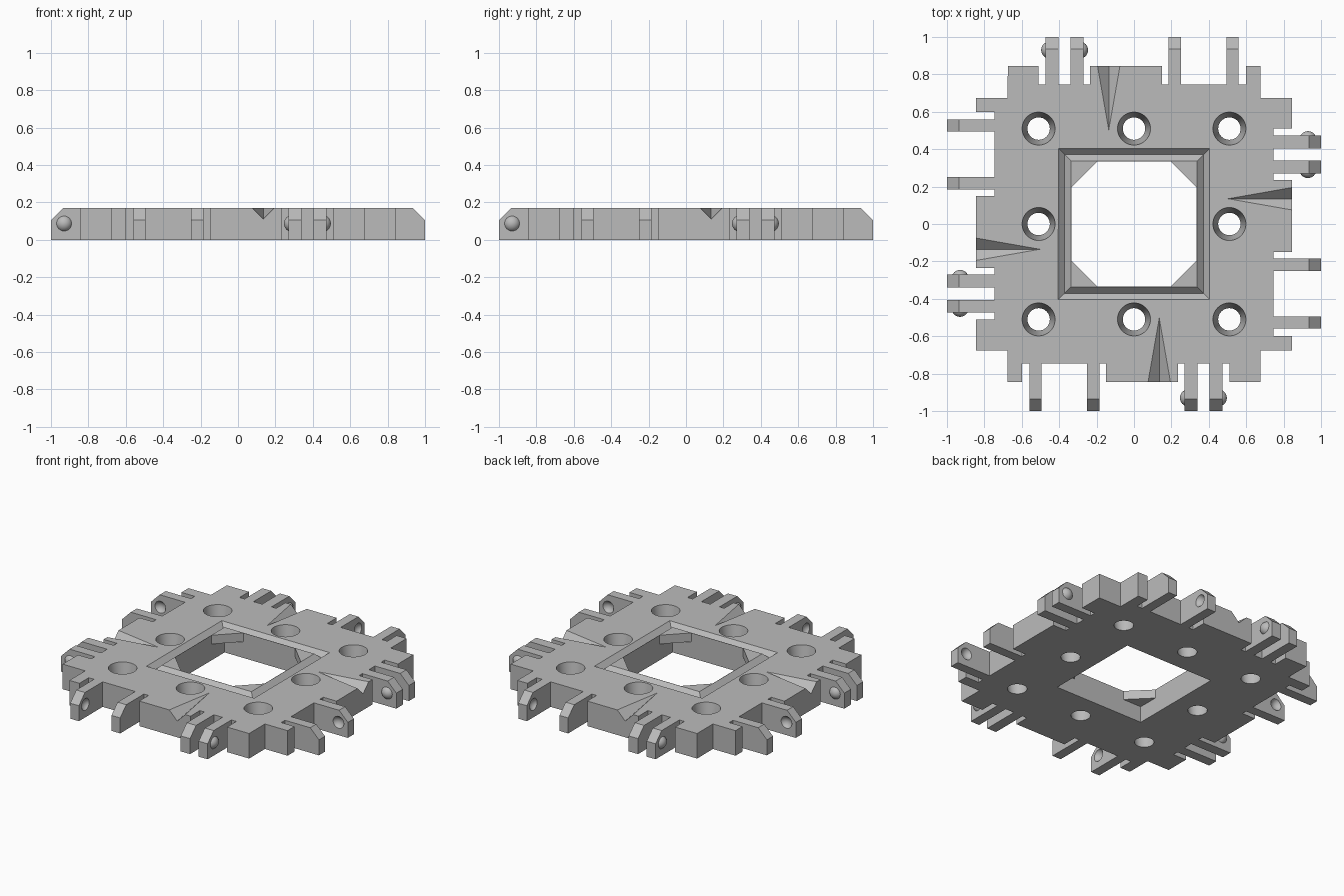
import bpy
import bmesh
from math import pi
from mathutils import Matrix, Vector

if "Cube" in bpy.data.objects:
    bpy.data.objects.remove(bpy.data.objects["Cube"])

HEIGHT = 0.17
OPENING = 0.335                       # half width of the central window
BODY, NOTCH, TIP = -0.845, -0.745, -1.0
QUARTERS = [Matrix.Rotation(k * pi / 2, 4, "Z") for k in range(4)]

grey = bpy.data.materials.new("light_grey")
grey.use_nodes = True
grey.diffuse_color = (0.5, 0.5, 0.5, 1)
grey.node_tree.nodes["Principled BSDF"].inputs["Base Color"].default_value = (0.5, 0.5, 0.5, 1)


def make_object(name, bm):
    bmesh.ops.recalc_face_normals(bm, faces=bm.faces)
    mesh = bpy.data.meshes.new(name)
    bm.to_mesh(mesh)
    bm.free()
    mesh.materials.append(grey)
    obj = bpy.data.objects.new(name, mesh)
    bpy.context.collection.objects.link(obj)
    return obj


def add_hull(bm, points, matrix=Matrix()):
    verts = [bm.verts.new(matrix @ Vector(p)) for p in points]
    bmesh.ops.convex_hull(bm, input=verts)


def add_ball(bm, x, matrix):
    place = matrix @ Matrix.Translation((x, -0.93, 0.087)) @ Matrix.Rotation(pi / 2, 4, "Y")
    bmesh.ops.create_uvsphere(bm, u_segments=32, v_segments=16, radius=0.0455, matrix=place)


def combine(target, tool, operation):
    mod = target.modifiers.new(operation.lower(), "BOOLEAN")
    mod.operation = operation
    mod.solver = "EXACT"
    mod.object = tool
    tool.hide_render = True
    bpy.ops.object.select_all(action="DESELECT")
    bpy.context.view_layer.objects.active = target
    target.select_set(True)
    bpy.ops.object.modifier_apply(modifier=mod.name)
    bpy.data.objects.remove(tool)


# Tile: one side's toothed edge, turned four times and extruded
steps = [(-0.675, BODY), (-0.6, NOTCH), (-0.56, TIP), (-0.495, NOTCH), (-0.25, TIP),
         (-0.185, NOTCH), (-0.15, BODY), (0.235, NOTCH), (0.27, TIP), (0.34, NOTCH),
         (0.405, TIP), (0.472, NOTCH), (0.51, BODY)]
side = []
level = -0.675
for x, y in steps:
    side += [(x, level, 0), (x, y, 0)]
    level = y
side.append((0.675, BODY, 0))

bm = bmesh.new()
outline = [bm.verts.new(turn @ Vector(p)) for turn in QUARTERS for p in side]
base = bm.faces.new(outline)
extruded = bmesh.ops.extrude_face_region(bm, geom=[base])["geom"]
bmesh.ops.translate(bm, vec=(0, 0, HEIGHT),
                    verts=[v for v in extruded if isinstance(v, bmesh.types.BMVert)])
tile = make_object("tile_body", bm)

# Snap bumps on the outer faces of the close prong pair
bm = bmesh.new()
for turn in QUARTERS:
    add_ball(bm, 0.27 + 0.021, turn)
    add_ball(bm, 0.472 - 0.021, turn)
combine(tile, make_object("snap_bumps", bm), "UNION")

# Cutter: prong chamfers, dimples, tapered arrow grooves and screw holes
bm = bmesh.new()
apex = Vector((0.135, -0.503, HEIGHT))
valley = Vector((0, BODY + 0.503, -0.06))
for turn in QUARTERS:
    add_hull(bm, [(x, y, z) for x in (-0.65, 0.65)
                  for y, z in ((-0.925, 0.18), (-1.01, 0.095), (-1.01, 0.18))], turn)
    add_ball(bm, -0.495 + 0.021, turn)
    add_ball(bm, -0.25 - 0.021, turn)
    rims = [apex + 1.1 * (valley + 1.5 * Vector((s * 0.06, 0, 0.06))) for s in (-1, 1)]
    add_hull(bm, [apex, apex + 1.1 * valley] + rims, turn)
    for x in (-0.51, 0):
        place = turn @ Matrix.Translation((x, -0.51, HEIGHT / 2))
        bmesh.ops.create_cone(bm, cap_ends=True, segments=48, radius1=0.057, radius2=0.091,
                              depth=HEIGHT * 1.2, matrix=place)
combine(tile, make_object("detail_cutter", bm), "DIFFERENCE")

# V-shaped groove framing the window
bm = bmesh.new()
rings = []
for half, z in ((0.415, 0.18), (0.371, 0.136), (0.327, 0.18)):
    rings.append([bm.verts.new(turn @ Vector((half, half, z))) for turn in QUARTERS])
for r in range(3):
    a, b = rings[r], rings[(r + 1) % 3]
    for k in range(4):
        n = (k + 1) % 4
        bm.faces.new((a[k], a[n], b[n], b[k]))
combine(tile, make_object("frame_groove_cutter", bm), "DIFFERENCE")

# Square window through the tile
bm = bmesh.new()
bmesh.ops.create_cube(bm, size=1, matrix=Matrix.Diagonal((2 * OPENING, 2 * OPENING, 1, 1)))
combine(tile, make_object("window_cutter", bm), "DIFFERENCE")

bpy.ops.object.shade_smooth_by_angle(angle=pi / 6)

# Triangular gussets in the window corners
for number, turn in enumerate(QUARTERS, 1):
    bm = bmesh.new()
    add_hull(bm, [(x, y, z) for z in (0.11, HEIGHT)
                  for x, y in ((OPENING, OPENING), (0.195, OPENING), (OPENING, 0.195))], turn)
    make_object(f"corner_gusset_{number}", bm)
